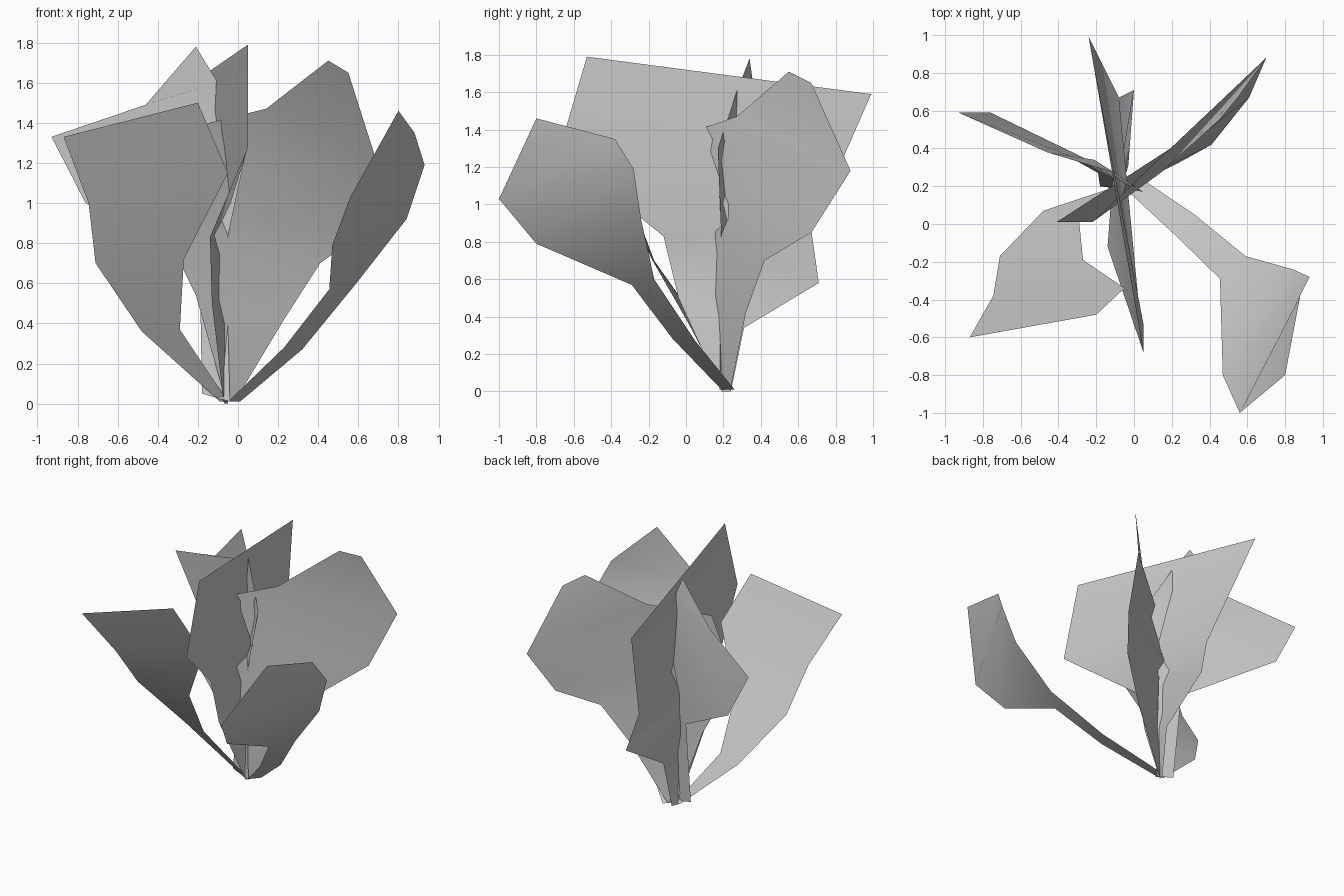
import bpy


def leaf(name, left, right):
    """Skin a thin leaf between its two rims, listed from base to tip."""
    n = len(left)
    faces = [(i, n + i, n + i + 1, i + 1) for i in range(n - 1)]
    mesh = bpy.data.meshes.new(name)
    mesh.from_pydata(left + right, [], faces)
    mesh.update()
    for p in mesh.polygons:
        p.use_smooth = True
    ob = bpy.data.objects.new(name, mesh)
    bpy.context.collection.objects.link(ob)
    return ob


# Leaf leaning to the front left
leaf("front_left_leaf",
     [(-.09, .20, .01), (-.48, .07, .36), (-.71, -.17, .70),
      (-.745, -.38, 1.0), (-.87, -.60, 1.33)],
     [(-.05, .20, .01), (-.29, .01, .37), (-.27, -.19, .72),
      (-.05, -.34, 1.15), (-.20, -.48, 1.50)])

# Drooping, cupped leaf on the front right
leaf("front_right_leaf",
     [(-.05, .19, .01), (.23, -.07, .28), (.455, -.29, .57),
      (.47, -.80, .79), (.56, -1.0, 1.03), (.80, -.80, 1.46)],
     [(.01, .26, .01), (.32, .05, .27), (.59, -.17, .60),
      (.84, -.24, .92), (.93, -.28, 1.19), (.88, -.38, 1.35)])

# Broad upright leaf running front to back
leaf("centre_leaf",
     [(-.07, .19, 0), (-.13, -.04, .50), (-.14, -.12, .83),
      (.05, -.68, 1.28), (.05, -.53, 1.79)],
     [(-.05, .24, 0), (-.03, .31, .34), (0, .71, .58),
      (-.08, .67, .86), (-.24, .99, 1.59)])

# Broad leaf to the back right, crossing the centre leaf
leaf("back_right_leaf",
     [(-.06, .20, .01), (-.21, .10, .54), (-.41, .01, .95),
      (-.22, .01, 1.38), (.14, .27, 1.47), (.45, .55, 1.71)],
     [(-.01, .24, .02), (.23, .32, .42), (.41, .42, .70),
      (.61, .67, .85), (.70, .88, 1.18), (.55, .67, 1.65)])

# Pointed leaf to the back left
leaf("back_left_leaf",
     [(-.18, .20, .05), (-.19, .27, .66), (-.76, .59, 1.0),
      (-.93, .59, 1.33), (-.46, .38, 1.49)],
     [(-.04, .18, .01), (-.06, .19, .79), (.05, .17, 1.30),
      (-.10, .27, 1.60), (-.21, .34, 1.78)])
